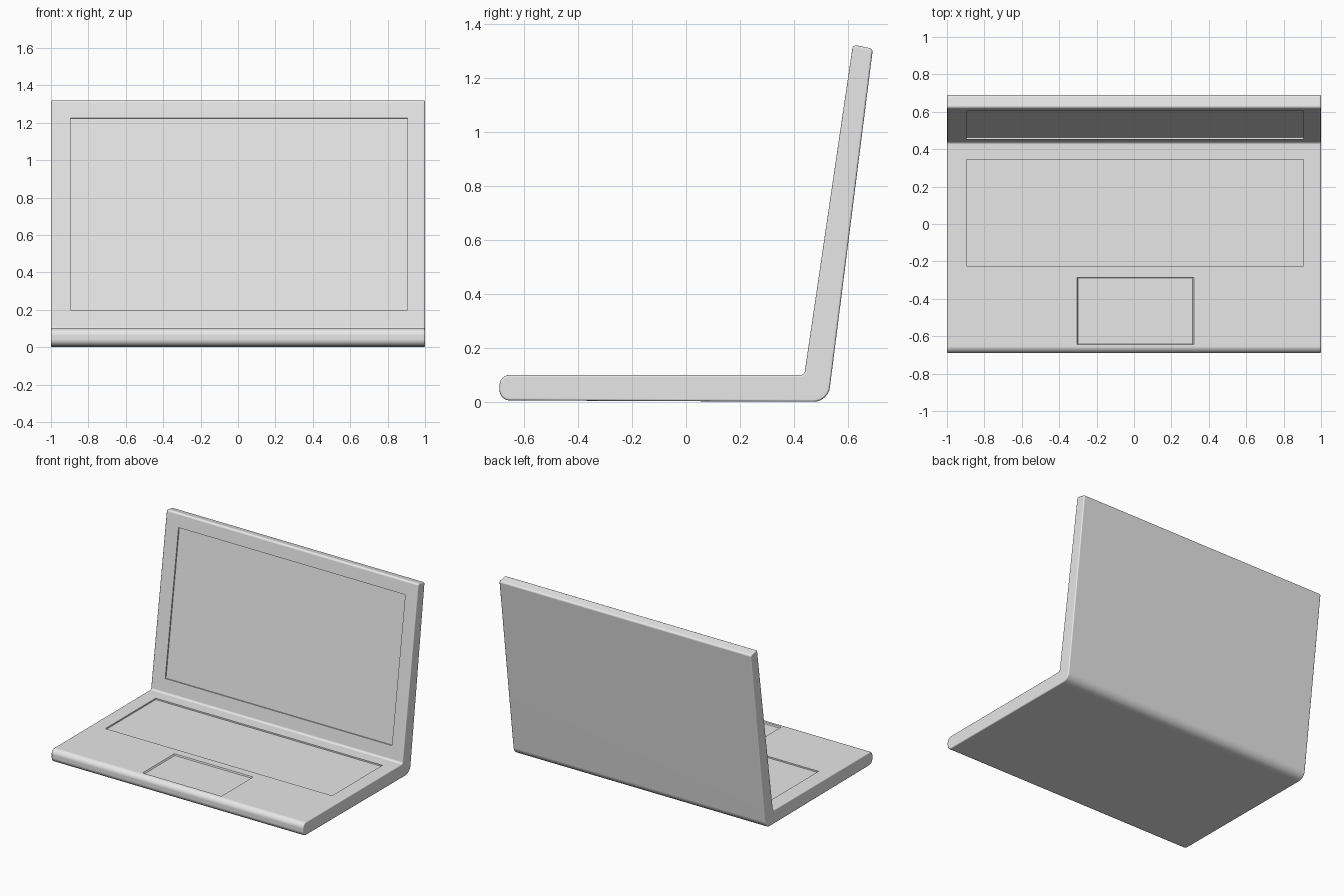
import bpy
import bmesh
from math import atan2, tan
from mathutils import Vector, Matrix

cube = bpy.data.objects.get("Cube")
if cube:
    bpy.data.objects.remove(cube, do_unlink=True)

grey = bpy.data.materials.new("light_grey")
grey.use_nodes = True
grey.diffuse_color = (0.8, 0.8, 0.8, 1)
grey.node_tree.nodes["Principled BSDF"].inputs["Base Color"].default_value = grey.diffuse_color


def rounded(corners, steps=6):
    """Round every corner (y, z, radius) of a closed outline."""
    points = []
    for i, (y, z, radius) in enumerate(corners):
        corner = Vector((y, z))
        before = (Vector(corners[i - 1][:2]) - corner).normalized()
        after = (Vector(corners[(i + 1) % len(corners)][:2]) - corner).normalized()
        reach = radius / tan(before.angle(after) / 2)
        start, end = corner + before * reach, corner + after * reach
        middle = corner + (before + after).normalized() * Vector((radius, reach)).length
        first, last = start - middle, end - middle
        for s in range(steps + 1):
            arm = first.lerp(last, s / steps).normalized() * radius
            points.append(middle + arm)
    return points


def add_object(name, bm):
    bmesh.ops.recalc_face_normals(bm, faces=bm.faces)
    mesh = bpy.data.meshes.new(name)
    bm.to_mesh(mesh)
    bm.free()
    mesh.materials.append(grey)
    obj = bpy.data.objects.new(name, mesh)
    bpy.context.collection.objects.link(obj)
    return obj


def apply(obj, modifier):
    bpy.ops.object.modifier_apply(modifier=modifier.name)


def cut_recess(obj, name, centre, width, length, depth, tilt=0, taper=1):
    """Sink a rectangular panel into the surface at its centre."""
    bm = bmesh.new()
    bmesh.ops.create_cube(bm, size=1)
    for v in bm.verts:
        shrink = taper if v.co.z < 0 else 2 - taper
        v.co = (v.co.x * width * shrink, v.co.y * length * shrink, v.co.z * depth * 2)
    bm.transform(Matrix.Translation(centre) @ Matrix.Rotation(tilt, 4, "X"))
    cutter = add_object(name, bm)
    cutter.hide_render = True
    mod = obj.modifiers.new(name, "BOOLEAN")
    mod.operation = "DIFFERENCE"
    mod.solver = "EXACT"
    mod.object = cutter
    apply(obj, mod)
    bpy.data.objects.remove(cutter, do_unlink=True)


# Base and lid in one folded side profile, drawn across the full width
hinge, lid_top = Vector((0.438, 0.10)), Vector((0.618, 1.323))
profile = rounded([
    (-0.69, 0.006, 0.036), (0.45, 0.001, 0.01), (0.526, 0.001, 0.06),
    (0.692, 1.308, 0.014), (*lid_top, 0.014),
    (*hinge, 0.015), (-0.69, 0.10, 0.036),
])
bm = bmesh.new()
side = bm.faces.new([bm.verts.new((-1, p.x, p.y)) for p in profile])
grown = bmesh.ops.extrude_face_region(bm, geom=[side])["geom"]
bmesh.ops.translate(bm, vec=(2, 0, 0), verts=[g for g in grown if isinstance(g, bmesh.types.BMVert)])
body = add_object("laptop_body", bm)
bpy.context.view_layer.objects.active = body
body.select_set(True)

# Softened side rims
bevel = body.modifiers.new("rim", "BEVEL")
bevel.width = 0.008
bevel.segments = 3
bevel.limit_method = "ANGLE"
bevel.angle_limit = 1
apply(body, bevel)

# Screen, keyboard and touchpad recesses
slope = lid_top - hinge
on_lid = hinge + slope * ((0.7125 - hinge.y) / slope.y)
cut_recess(body, "screen_cutter", (0.005, on_lid.x, on_lid.y), 1.8, 1.036, 0.01,
           tilt=atan2(slope.y, slope.x))
cut_recess(body, "keyboard_cutter", (0.005, 0.06, 0.10), 1.8, 0.57, 0.01)
cut_recess(body, "touchpad_cutter", (0.007, -0.465, 0.10), 0.625, 0.36, 0.01, taper=0.98)

# Smooth rounded edges, flat panels
bpy.ops.object.shade_smooth_by_angle(angle=0.6)
normals = body.modifiers.new("flat_panels", "WEIGHTED_NORMAL")
normals.keep_sharp = True
